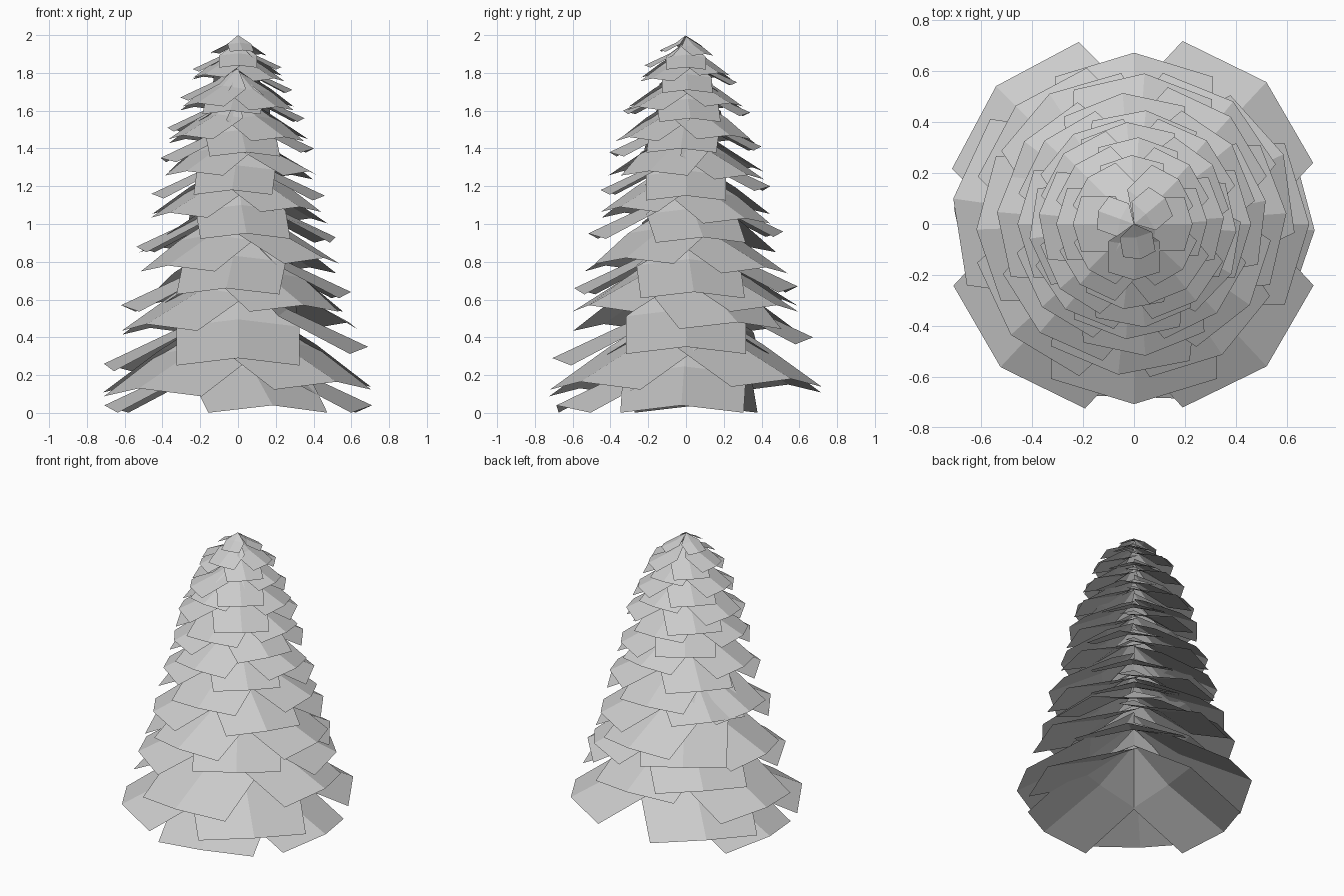
import bpy, bmesh
from math import cos, sin, radians

if "Cube" in bpy.data.objects:
    bpy.data.objects.remove(bpy.data.objects["Cube"])

# tree outline: height of a bough's tip -> reach from the axis
OUTLINE = [(0.0, .71), (.05, .71), (.12, .77), (.2, .76), (.25, .72), (.6, .61),
           (.88, .54), (1.15, .46), (1.5, .38), (1.82, .24), (1.93, .13), (2.0, .08)]

# bough tips by side of the tree: centre direction -> (turn from centre, height)
BOUGHS = {
    0: [(-2, .04), (0, .35), (4, .64), (10, .93), (0, 1.15), (-4, 1.40), (4, 1.56), (2, 1.71), (0, 1.83)],
    45: [(2, .18), (-20, .48), (6, .57), (3, .77), (-6, 1.03), (4, 1.26), (-8, 1.47), (2, 1.64), (0, 1.80)],
    90: [(0, .40), (-4, .67), (5, .96), (-6, 1.20), (4, 1.41), (-3, 1.59), (2, 1.75)],
    135: [(0, .15), (0, .45), (-12, .60), (8, .88), (2, 1.08), (-11, 1.30), (0, 1.45), (0, 1.62), (0, 1.78)],
    180: [(-5, .04), (-8, .26), (2, .57), (-5, .88), (0, 1.16), (8, 1.35), (-6, 1.51), (0, 1.67), (0, 1.82)],
    225: [(2, .13), (-3, .47), (4, .78), (-3, 1.06), (6, 1.28), (-4, 1.47), (3, 1.64), (0, 1.79)],
    270: [(15, .04), (0, .29), (-6, .66), (5, .95), (-4, 1.18), (6, 1.38), (-7, 1.60), (0, 1.84)],
    315: [(-2, .165), (-11, .57), (10, .82), (-2, 1.09), (18, 1.28), (-6, 1.46), (-6, 1.62), (2, 1.77)],
}
CROWN = [(40, 1.90), (160, 1.91), (280, 1.92)]


def reach(z):
    for (z0, r0), (z1, r1) in zip(OUTLINE, OUTLINE[1:]):
        if z <= z1:
            return r0 + (r1 - r0) * (z - z0) / (z1 - z0)
    return OUTLINE[-1][1]


# one drooping bough: a folded card from the axis out to its tip
def add_bough(bm, degrees, z):
    r = reach(z)
    c, s = cos(radians(degrees)), sin(radians(degrees))
    top = min(2.0, z + .58 * r)
    rise = top - z

    def vert(along, side, height):
        return bm.verts.new((along * c - side * s, along * s + side * c, height))

    w, drop = .46 * r, .055 * r
    apex = vert(0, 0, top)
    bend = vert(.38 * r, 0, z + rise * .5)
    tip = vert(r, 0, z)
    for sign in (-1, 1):
        bend_side = vert(.31 * r, sign * w, z + rise * .5 - drop)
        tip_side = vert(.86 * r, sign * w, z - drop)
        for face in ([apex, bend, bend_side], [bend, tip, tip_side, bend_side]):
            bm.faces.new(face if sign > 0 else face[::-1])


bm = bmesh.new()
for centre, tips in BOUGHS.items():
    for turn, z in tips:
        add_bough(bm, centre + turn, z)
for degrees, z in CROWN:
    add_bough(bm, degrees, z)

bm.normal_update()
for f in bm.faces:
    if f.normal.z < 0:
        f.normal_flip()
mesh = bpy.data.meshes.new("conifer_boughs")
bm.to_mesh(mesh)
bm.free()
tree = bpy.data.objects.new("conifer_boughs", mesh)
bpy.context.collection.objects.link(tree)
